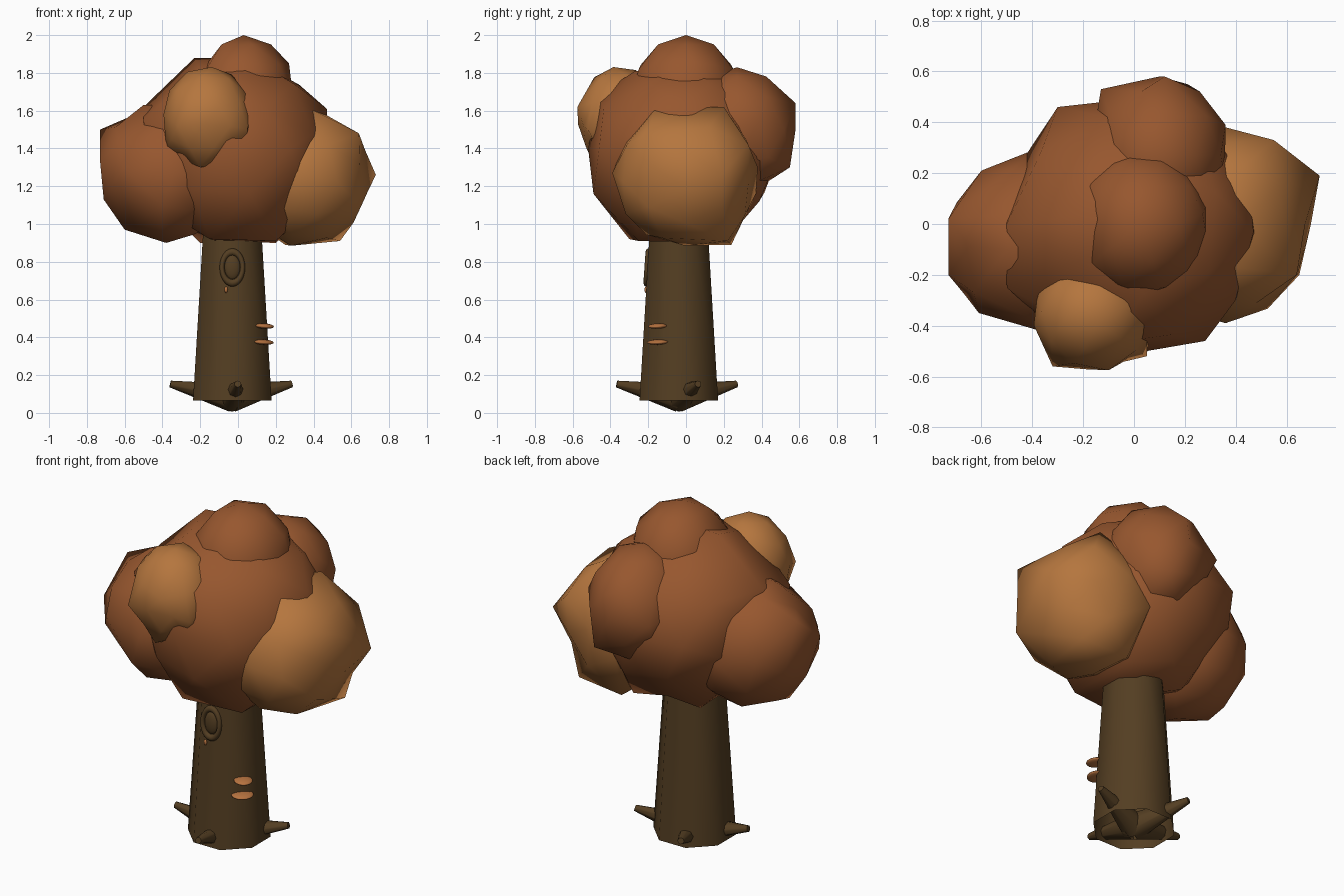
import bpy, bmesh, math
from mathutils import Vector, Matrix

if "Cube" in bpy.data.objects:
    bpy.data.objects.remove(bpy.data.objects["Cube"], do_unlink=True)


def material(name, r, g, b):
    m = bpy.data.materials.new(name)
    m.use_nodes = True
    m.diffuse_color = (r, g, b, 1)
    bsdf = m.node_tree.nodes["Principled BSDF"]
    bsdf.inputs["Base Color"].default_value = (r, g, b, 1)
    bsdf.inputs["Roughness"].default_value = 0.9
    return m


russet = material("russet leaves", 0.31, 0.095, 0.028)
amber = material("amber leaves", 0.46, 0.18, 0.048)
bark = material("bark", 0.088, 0.048, 0.016)
fungus = material("orange fungus", 0.47, 0.17, 0.05)


def finish(name, bm, mat, angle=60):
    mesh = bpy.data.meshes.new(name)
    bm.to_mesh(mesh)
    bm.free()
    obj = bpy.data.objects.new(name, mesh)
    bpy.context.collection.objects.link(obj)
    mesh.materials.append(mat)
    bpy.ops.object.select_all(action="DESELECT")
    obj.select_set(True)
    bpy.context.view_layer.objects.active = obj
    bpy.ops.object.shade_smooth_by_angle(angle=math.radians(angle))
    return obj


def blob(name, centre, size, mat, turn=(0, 0, 0), detail=2, pulls=()):
    """Faceted ball, turned, stretched, then its nearest corners pulled to points."""
    bm = bmesh.new()
    bmesh.ops.create_icosphere(bm, subdivisions=detail, radius=1)
    for axis, angle in zip("XYZ", turn):
        bm.transform(Matrix.Rotation(math.radians(angle), 4, axis))
    bm.transform(Matrix.Translation(centre) @ Matrix.Diagonal((*size, 1)))
    free = set(bm.verts)
    for point in pulls:
        target = Vector(point)
        vert = min(free, key=lambda v: (v.co - target).length)
        vert.co = target
        free.remove(vert)
    return finish(name, bm, mat)


def cone(name, start, end, r1, r2, mat, spin=0, caps=True):
    """Eight-sided taper running from start to end."""
    start, end = Vector(start), Vector(end)
    axis = end - start
    bm = bmesh.new()
    bmesh.ops.create_cone(bm, cap_ends=caps, segments=8, radius1=r1,
                          radius2=r2, depth=axis.length)
    bm.transform(Matrix.Translation((start + end) / 2)
                 @ axis.to_track_quat("Z", "Y").to_matrix().to_4x4()
                 @ Matrix.Rotation(math.radians(spin), 4, "Z"))
    return finish(name, bm, mat, 50)


# Leaf crown
blob("main_crown", (-0.01, -0.01, 1.39), (0.51, 0.51, 0.49), russet, (32, 0, 10), pulls=(
    (-0.5, 0, 1.62), (0.47, -0.03, 1.61), (0.28, -0.46, 1.4), (0.06, -0.49, 1.16),
    (-0.3, 0.46, 1.4), (-0.1, -0.47, 1.68), (-0.23, 0.03, 1.88), (-0.15, -0.3, 0.92),
    (0.2, -0.25, 0.91), (0.2, 0.2, 0.9), (-0.2, 0.15, 0.9), (-0.5, -0.25, 1.55)))
blob("right_crown", (-0.37, -0.07, 1.27), (0.37, 0.36, 0.37), russet, (32, 0, 20), pulls=(
    (-0.73, 0.02, 1.5), (-0.73, -0.2, 1.33), (-0.6, 0.21, 1.3), (-0.61, -0.35, 1.3),
    (-0.4, -0.41, 1.1), (-0.38, -0.1, 0.9), (-0.6, -0.1, 0.97), (-0.5, -0.1, 1.63)))
blob("left_crown", (0.34, 0, 1.25), (0.36, 0.39, 0.37), amber, (32, 0, 15), pulls=(
    (0.73, 0.19, 1.26), (0.54, 0.22, 0.91), (0.25, 0.24, 0.89), (0.64, -0.2, 1.48),
    (0.65, -0.2, 1.09), (0.36, -0.39, 1.27), (0.36, 0.38, 1.3), (0.2, 0.37, 1.16),
    (0.55, 0.33, 1.42), (0.4, 0.2, 1.62), (0.4, -0.17, 1.6)))
blob("back_crown", (0.1, 0.27, 1.5), (0.27, 0.31, 0.33), russet, pulls=(
    (0.12, 0.58, 1.64), (0.21, 0.55, 1.3), (0.36, 0.39, 1.55), (-0.13, 0.53, 1.5)))
blob("top_crown", (0.03, 0, 1.67), (0.275, 0.295, 0.33), russet, pulls=(
    (0.27, 0.04, 1.85), (-0.21, 0.02, 1.79)))
blob("front_crown", (-0.16, -0.35, 1.565), (0.24, 0.225, 0.27), amber, (10, 0, 30), pulls=(
    (-0.32, -0.56, 1.52), (0.05, -0.52, 1.5), (-0.1, -0.575, 1.62),
    (-0.38, -0.36, 1.4), (-0.2, -0.48, 1.3)))

# Trunk, open at the foot
cx, cy = -0.03, -0.038
cone("trunk", (cx, cy, 0.065), (cx, cy, 1.1), 0.225, 0.158, bark, 22.5, caps=False)

# Roots, meeting under the trunk
for i, angle in enumerate((18, 112, 185, 275)):
    a = math.radians(angle)
    d = Vector((math.cos(a), math.sin(a), 0))
    cone(f"root_{i + 1}", (cx, cy, 0.08), Vector((cx, cy, 0.153)) + d * 0.33,
         0.075, 0.018, bark)

# Knot: raised ring around a rounded plug
bm = bmesh.new()
bmesh.ops.create_circle(bm, segments=8, radius=0.013)
bm.transform(Matrix.Translation((0.055, 0, 0)) @ Matrix.Rotation(math.pi / 2, 4, "X"))
bmesh.ops.spin(bm, geom=bm.verts[:] + bm.edges[:], cent=(0, 0, 0), axis=(0, 0, 1),
               angle=2 * math.pi, steps=24, use_merge=True)
bmesh.ops.remove_doubles(bm, verts=bm.verts, dist=0.0001)
bmesh.ops.recalc_face_normals(bm, faces=bm.faces)
bm.transform(Matrix.Translation((cx, -0.203, 0.77)) @ Matrix.Rotation(math.radians(86), 4, "X")
             @ Matrix.Diagonal((1, 1.5, 1.3, 1)))
finish("knot_ring", bm, bark)
blob("knot_plug", (cx, -0.2, 0.77), (0.042, 0.02, 0.066), bark, detail=3)

# Shelf fungi and a small sprout under the knot
for i, (x, z, size) in enumerate(((0.139, 0.46, 0.05), (0.134, 0.375, 0.06))):
    shelf = blob(f"shelf_fungus_{i + 1}", (0, 0, 0), (size, 0.052, 0.014), fungus, detail=3)
    shelf.location = (x, -0.15, z)
    shelf.rotation_euler = (math.radians(5), 0, math.radians(50))
blob("sprout", (-0.063, -0.211, 0.652), (0.009, 0.009, 0.017), fungus, (0, 20, 0))
